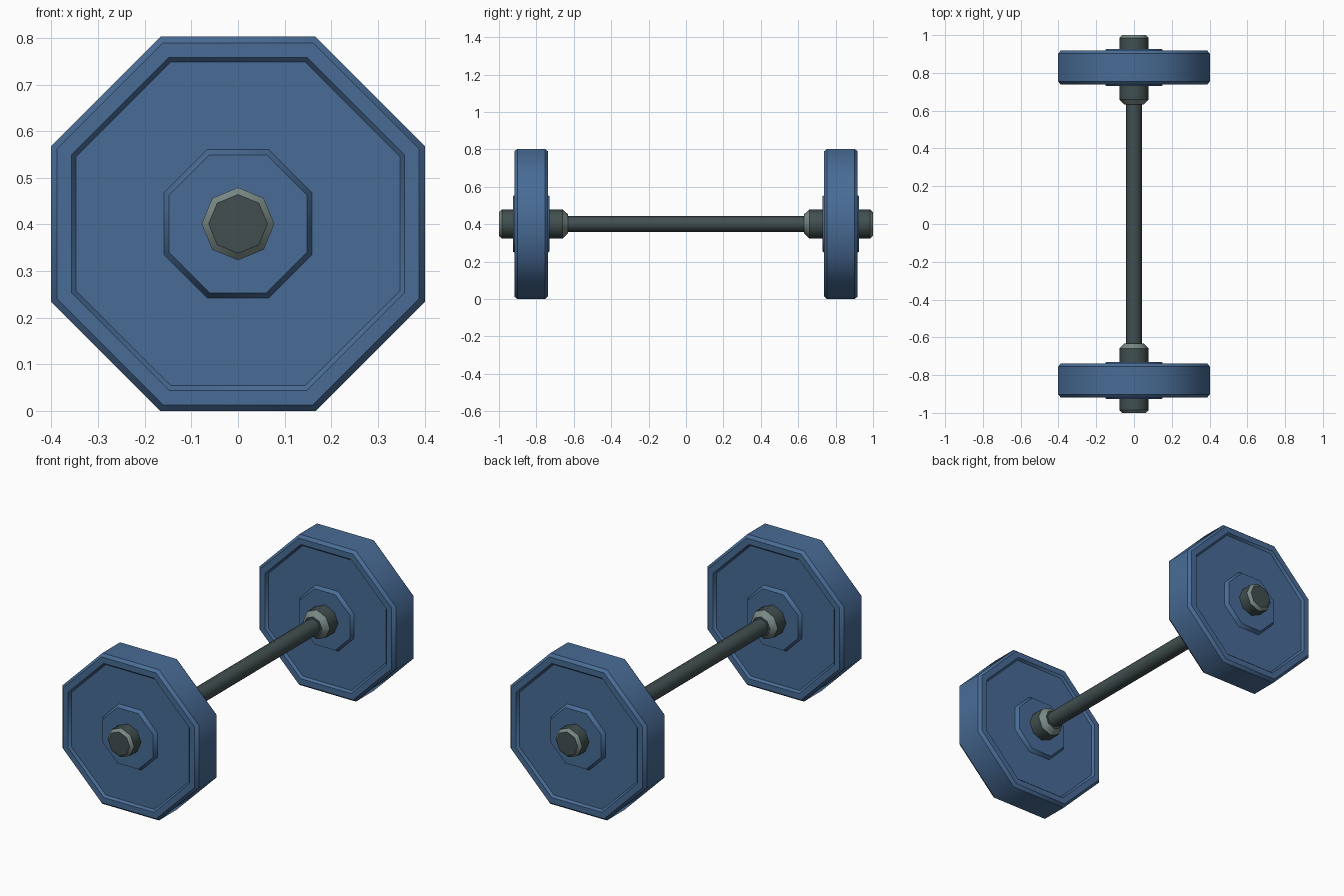
import bpy, bmesh, math

if "Cube" in bpy.data.objects:
    bpy.data.objects.remove(bpy.data.objects["Cube"])

CZ = 0.4013          # height of the bar axis
K = 1 / math.cos(math.pi / 8)   # flat-to-flat radius -> corner radius


def material(name, rgb):
    m = bpy.data.materials.new(name)
    m.diffuse_color = (*rgb, 1)
    m.use_nodes = True
    m.node_tree.nodes["Principled BSDF"].inputs["Base Color"].default_value = m.diffuse_color
    return m


BLUE = material("blue_plate", (0.066, 0.150, 0.305))
DARK = material("dark_metal", (0.054, 0.078, 0.080))
EDGE = material("light_metal_edge", (0.19, 0.25, 0.235))


def lathe(name, profile, phase, mats, sides=8, light=()):
    """Eight-sided turned solid along y; profile is (y, corner radius)."""
    bm = bmesh.new()
    rings = []
    for y, r in profile:
        rings.append([bm.verts.new((r * math.cos(phase + 2 * math.pi * i / sides), y,
                                    CZ + r * math.sin(phase + 2 * math.pi * i / sides)))
                      for i in range(sides)])
    for s, (a, b) in enumerate(zip(rings, rings[1:])):
        for i in range(sides):
            j = (i + 1) % sides
            f = bm.faces.new((a[i], a[j], b[j], b[i]))
            f.smooth = True
            f.material_index = 1 if s in light else 0
    bm.faces.new(rings[0])
    bm.faces.new(rings[-1])
    bmesh.ops.recalc_face_normals(bm, faces=bm.faces)
    # keep every profile ring crisp
    for ring in rings:
        for i in range(sides):
            e = bm.edges.get((ring[i], ring[(i + 1) % sides]))
            e.smooth = False
    me = bpy.data.meshes.new(name)
    bm.to_mesh(me)
    bm.free()
    for m in mats:
        me.materials.append(m)
    ob = bpy.data.objects.new(name, me)
    bpy.context.collection.objects.link(ob)
    return ob


# half profile of a plate: (distance from plate middle, flat radius)
half = [(0.098, 0.148), (0.078, 0.159), (0.078, 0.347),
        (0.090, 0.357), (0.090, 0.388), (0.074, 0.4013)]
plate = half + [(-d, r) for d, r in reversed(half)]

for label, s in (("front", -1), ("back", 1)):
    # octagonal weight with recessed faces and raised hub
    lathe(label + "_plate", [(s * (0.828 + d), r * K) for d, r in plate],
          math.pi / 8, [BLUE])
    # sleeve running through the plate with chamfered ends
    lathe(label + "_sleeve", [(s * 0.632, 0.052), (s * 0.66, 0.078),
                              (s * 0.985, 0.078), (s * 1.0, 0.063)],
          0, [DARK, EDGE], light=(0, 2))

# handle bar
lathe("handle_bar", [(-0.65, 0.042), (0.65, 0.042)], 0, [DARK])
